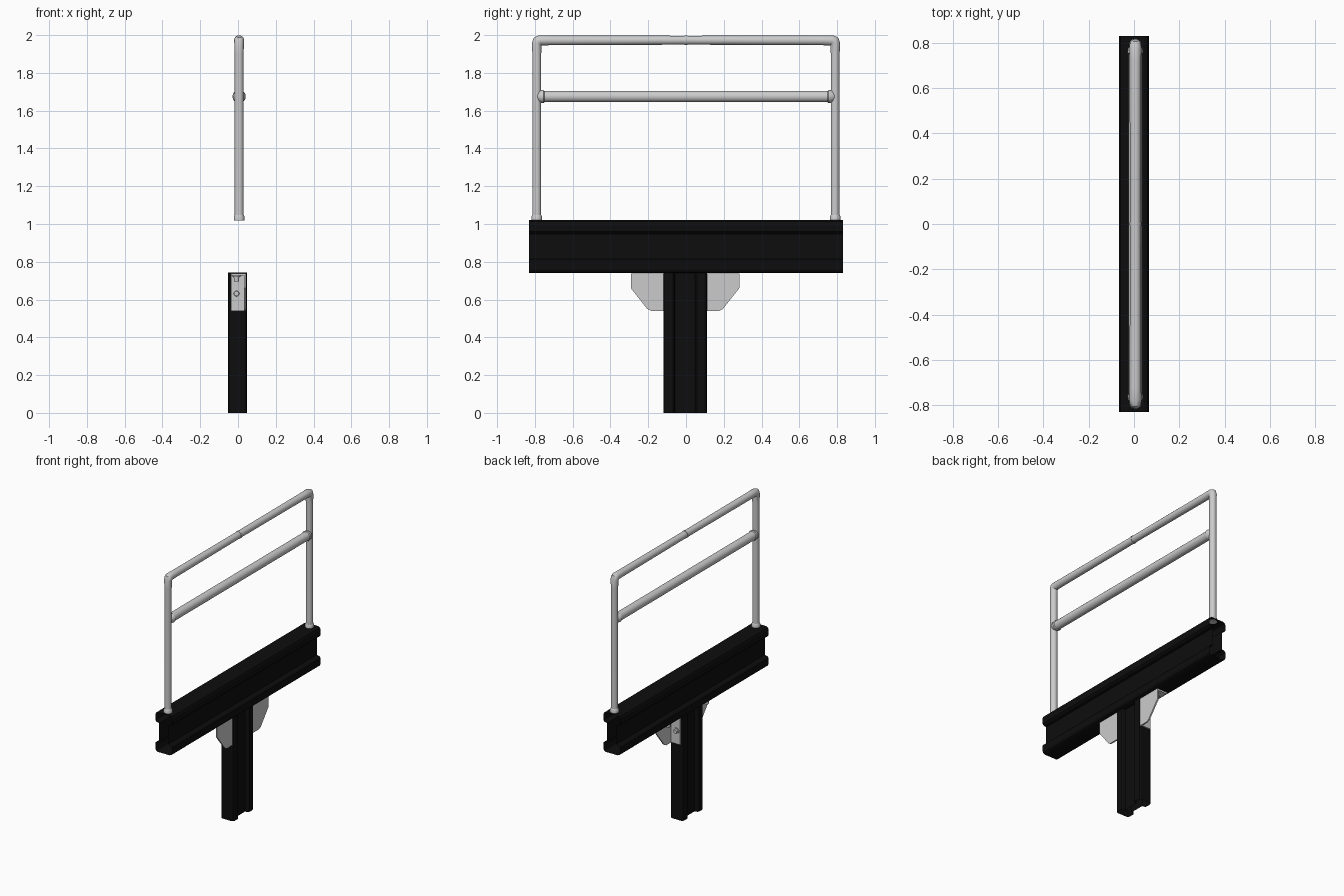
import bpy, bmesh, math
from mathutils import Vector

if "Cube" in bpy.data.objects:
    bpy.data.objects.remove(bpy.data.objects["Cube"])


def material(name, v):
    m = bpy.data.materials.new(name)
    m.diffuse_color = (v, v, v, 1)
    m.use_nodes = True
    m.node_tree.nodes["Principled BSDF"].inputs["Base Color"].default_value = m.diffuse_color
    return m


BLACK = material("black_paint", 0.004)
GREY = material("galvanised_grey", 0.6)


def finish(bm, name, mat, smooth=None):
    bmesh.ops.recalc_face_normals(bm, faces=bm.faces)
    me = bpy.data.meshes.new(name)
    bm.to_mesh(me)
    bm.free()
    me.materials.append(mat)
    ob = bpy.data.objects.new(name, me)
    bpy.context.collection.objects.link(ob)
    if smooth:
        bpy.ops.object.select_all(action='DESELECT')
        ob.select_set(True)
        bpy.context.view_layer.objects.active = ob
        bpy.ops.object.shade_smooth_by_angle(angle=math.radians(smooth))
    return ob


def sigma_profile(w, web, h, flange, c):
    """Closed I-like section: half width, half web, half height, flange height, chamfer."""
    k = c * 0.3
    q = [(w - c, h), (w - k, h - k), (w, h - c), (w, h - flange + c / 2),
         (w - c / 2, h - flange), (web, h - flange - 0.004)]
    right = q + [(x, -z) for x, z in reversed(q)]
    return right + [(-x, z) for x, z in reversed(right)]


def extrude_open(name, profile, place, a, b):
    """Open-ended hollow section."""
    bm = bmesh.new()
    rings = [[bm.verts.new(place(u, v, t)) for u, v in profile] for t in (a, b)]
    n = len(profile)
    for i in range(n):
        j = (i + 1) % n
        bm.faces.new((rings[0][i], rings[0][j], rings[1][j], rings[1][i]))
    return finish(bm, name, BLACK)


def tube(name, path, x, seg=20, smooth=35):
    """Sweep a round section along a (y, z, radius) path in the YZ plane."""
    bm = bmesh.new()
    pts = [Vector((x, y, z)) for y, z, r in path]
    rings = []
    for i, p in enumerate(pts):
        ds = []
        if i > 0:
            ds.append((p - pts[i - 1]).normalized())
        if i < len(pts) - 1:
            ds.append((pts[i + 1] - p).normalized())
        t = sum(ds, Vector()).normalized()
        side = Vector((1, 0, 0)).cross(t) / max(0.5, t.dot(ds[0]))
        r = path[i][2]
        rings.append([bm.verts.new(p + r * (Vector((1, 0, 0)) * math.cos(a) + side * math.sin(a)))
                      for a in (math.tau * k / seg for k in range(seg))])
    for A, B in zip(rings, rings[1:]):
        for k in range(seg):
            j = (k + 1) % seg
            bm.faces.new((A[k], A[j], B[j], B[k]))
    bm.faces.new(rings[0])
    bm.faces.new(rings[-1])
    return finish(bm, name, GREY, smooth)


def prism(name, poly, x0, x1):
    """Plate from a YZ outline, thick along x."""
    bm = bmesh.new()
    f = bm.faces.new([bm.verts.new((x0, y, z)) for y, z in poly])
    ext = bmesh.ops.extrude_face_region(bm, geom=[f])['geom']
    bmesh.ops.translate(bm, vec=(x1 - x0, 0, 0),
                        verts=[v for v in ext if isinstance(v, bmesh.types.BMVert)])
    return finish(bm, name, GREY)


# Beam and post: hollow sections with side grooves
extrude_open("beam", sigma_profile(0.066, 0.036, 0.14, 0.07, 0.02),
             lambda u, v, t: (u, t, 0.88 + v), -0.83, 0.83)
extrude_open("post", sigma_profile(0.05, 0.024, 0.115, 0.058, 0.014),
             lambda u, v, t: (u - 0.003, v - 0.005, t), 0.0, 0.742)

# Handrail: legs and top bar as one bent tube
RX = 0.006
R = 0.0235
half = [(-0.79, 1.02, R), (-0.79, 1.90, R), (-0.79, 1.955, 0.0255),
        (-0.785, 1.967, 0.0265), (-0.773, 1.972, 0.0265), (-0.72, 1.972, 0.0255)]
tube("handrail", half + [(0, 1.973, R)] + [(-y, z, r) for y, z, r in reversed(half)], RX)
tube("handrail_joint_ring", [(-0.007, 1.973, 0.026), (0.007, 1.973, 0.026)], RX)

# Middle rail with pinched ends
tube("middle_rail", [(-0.80, 1.675, 0.012), (-0.775, 1.675, 0.032), (-0.755, 1.675, 0.035),
                     (-0.75, 1.675, 0.03), (0.75, 1.675, 0.03), (0.755, 1.675, 0.035),
                     (0.775, 1.675, 0.032), (0.80, 1.675, 0.012)], RX)

for s, tag in ((-1, "front"), (1, "back")):
    # Foot collar under each leg
    tube(f"{tag}_leg_collar", [(s * 0.79, 1.018, 0.028), (s * 0.79, 1.04, 0.028),
                               (s * 0.79, 1.048, 0.024)], RX)
    # Angle bracket: post plate, beam plate and a single gusset
    y0 = 0.11 if s > 0 else 0.12
    y1 = y0 + 0.172
    X0, X1 = -0.038, 0.042
    prism(f"{tag}_bracket_post_plate",
          [(s * y0, 0.54), (s * (y0 + 0.01), 0.54), (s * (y0 + 0.01), 0.738), (s * y0, 0.738)], X0, X1)
    prism(f"{tag}_bracket_beam_plate",
          [(s * y0, 0.728), (s * y1, 0.728), (s * y1, 0.739), (s * y0, 0.739)], X0, X1)
    prism(f"{tag}_bracket_gusset",
          [(s * y0, 0.54), (s * (y0 + 0.065), 0.54), (s * (y0 + 0.085), 0.55), (s * y1, 0.66),
           (s * y1, 0.738), (s * y0, 0.738)], X1 - 0.01, X1)
    # Bolts: one into the post, one into the beam
    yb = y0 + 0.01
    tube(f"{tag}_post_bolt", [(s * (yb - 0.002), 0.632, 0.022), (s * (yb + 0.004), 0.632, 0.022),
                              (s * (yb + 0.005), 0.632, 0.015), (s * (yb + 0.016), 0.632, 0.013)],
         -0.008, 12, 30)
    tube(f"{tag}_beam_bolt", [(s * (y0 + 0.1), 0.73, 0.024), (s * (y0 + 0.1), 0.722, 0.024),
                              (s * (y0 + 0.1), 0.721, 0.015), (s * (y0 + 0.1), 0.695, 0.013)],
         -0.008, 12, 30)
